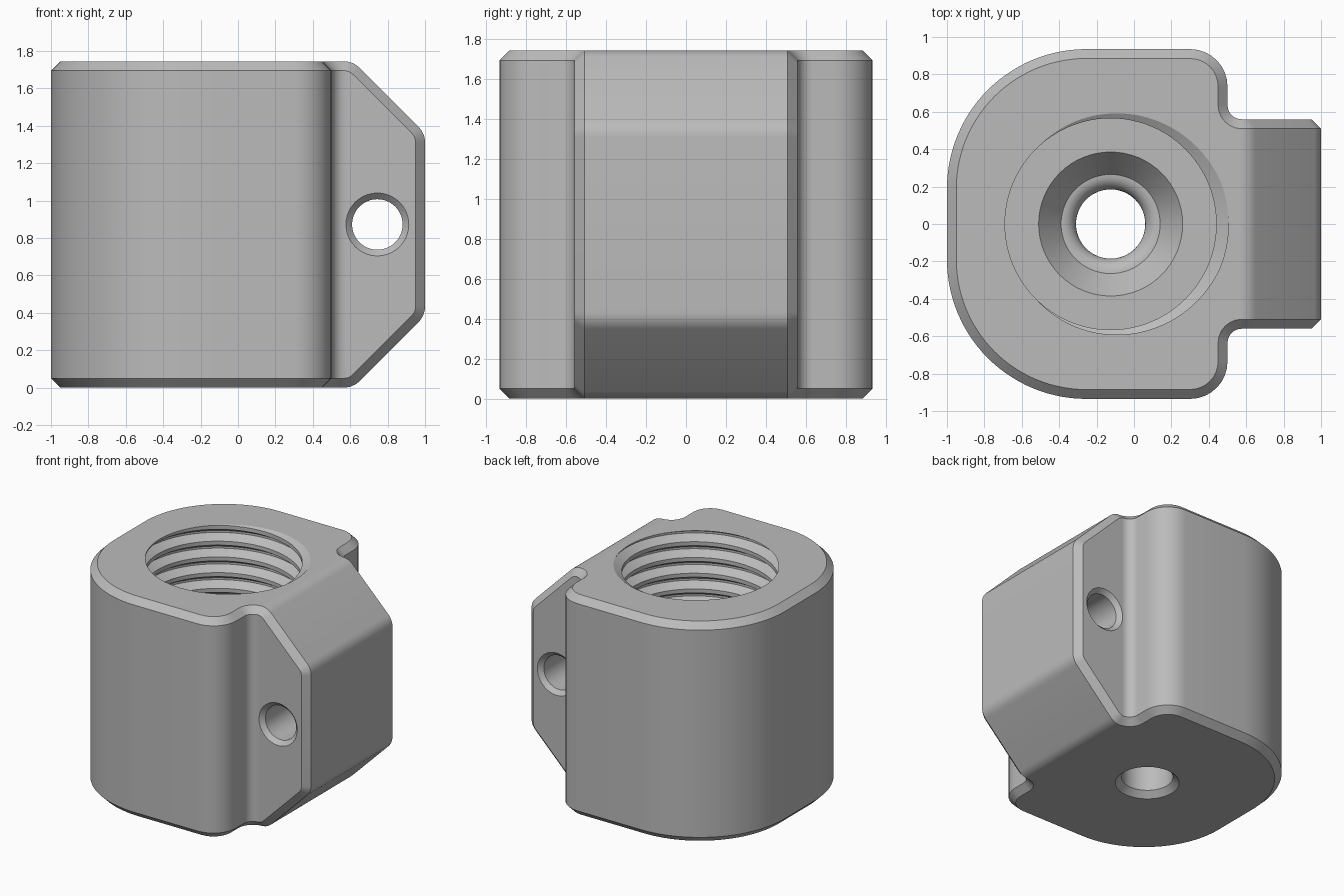
import bpy, bmesh, math
from mathutils import Vector

cube = bpy.data.objects.get("Cube")
if cube:
    bpy.data.objects.remove(cube, do_unlink=True)

HEIGHT = 1.745
BORE_X = -0.125
FLOOR = 0.6

grey = bpy.data.materials.new("light_grey")
grey.use_nodes = True
GREY = (0.5, 0.5, 0.5, 1)
grey.diffuse_color = GREY
grey.node_tree.nodes["Principled BSDF"].inputs["Base Color"].default_value = GREY


def finish(name, bm):
    bmesh.ops.recalc_face_normals(bm, faces=bm.faces[:])
    mesh = bpy.data.meshes.new(name)
    bm.to_mesh(mesh)
    bm.free()
    mesh.materials.append(grey)
    obj = bpy.data.objects.new(name, mesh)
    bpy.context.collection.objects.link(obj)
    return obj


def rounded(corners):
    """Outline with each corner (x, y, radius) filleted."""
    out = []
    for i, (x, y, r) in enumerate(corners):
        p = Vector((x, y))
        if r == 0:
            out.append(p)
            continue
        a = (Vector(corners[i - 1][:2]) - p).normalized()
        b = (Vector(corners[(i + 1) % len(corners)][:2]) - p).normalized()
        half = a.angle(b) / 2
        centre = p + (a + b).normalized() * r / math.sin(half)
        start = p + a * r / math.tan(half) - centre
        sweep = start.angle_signed(p + b * r / math.tan(half) - centre)
        steps = max(6, round(abs(sweep) * r * 24))
        for k in range(steps + 1):
            t = -sweep * k / steps
            c, s = math.cos(t), math.sin(t)
            out.append(centre + Vector((start.x * c - start.y * s,
                                        start.x * s + start.y * c)))
    return out


def prism(name, outline, to_3d, depth):
    """Extrude an outline; to_3d places its 2D points in space."""
    bm = bmesh.new()
    face = bm.faces.new([bm.verts.new(to_3d(p)) for p in outline])
    ext = bmesh.ops.extrude_face_region(bm, geom=[face])
    verts = [g for g in ext["geom"] if isinstance(g, bmesh.types.BMVert)]
    bmesh.ops.translate(bm, verts=verts, vec=depth)
    return finish(name, bm)


def lathe(name, profile, place, n=64):
    """Spin (radius, height) points into a capped solid."""
    bm = bmesh.new()
    rings = [[bm.verts.new(place(r * math.cos(2 * math.pi * j / n),
                                 r * math.sin(2 * math.pi * j / n), h))
              for j in range(n)] for r, h in profile]
    for low, high in zip(rings, rings[1:]):
        for j in range(n):
            k = (j + 1) % n
            bm.faces.new((low[j], low[k], high[k], high[j]))
    bm.faces.new(rings[0])
    bm.faces.new(rings[-1])
    return finish(name, bm)


def thread_cutter(name, minor, major, pitch, n=96):
    """Helical bore, trimmed flat at the floor and above the top face."""
    profile = [(-1 / 16, major), (1 / 16, major), (3 / 8, minor), (5 / 8, minor)]
    turns = math.ceil((HEIGHT - FLOOR) / pitch) + 5
    bm = bmesh.new()
    cols = []
    for j in range(n):
        a = 2 * math.pi * j / n
        col = []
        for m in range(turns * 4):
            f, r = profile[m % 4]
            z = HEIGHT + pitch * (m // 4 - turns + 3 + f + j / n)
            col.append(bm.verts.new((BORE_X + r * math.cos(a), r * math.sin(a), z)))
        cols.append(col)
    for j in range(n):
        shift = 4 if j == n - 1 else 0
        nxt = cols[(j + 1) % n]
        for m in range(turns * 4 - 1 - shift):
            bm.faces.new((cols[j][m], nxt[m + shift], nxt[m + 1 + shift], cols[j][m + 1]))
    for z, direction in ((FLOOR, -1), (HEIGHT + 0.08, 1)):
        cut = bmesh.ops.bisect_plane(
            bm, geom=bm.verts[:] + bm.edges[:] + bm.faces[:],
            plane_co=(0, 0, z), plane_no=(0, 0, direction), clear_outer=True)
        rim = [g for g in cut["geom_cut"] if isinstance(g, bmesh.types.BMEdge)]
        bmesh.ops.edgenet_fill(bm, edges=rim)
    return finish(name, bm)


def apply_boolean(obj, cutter, operation):
    mod = obj.modifiers.new("cut", 'BOOLEAN')
    mod.object, mod.operation, mod.solver = cutter, operation, 'EXACT'
    bpy.ops.object.modifier_apply(modifier=mod.name)
    bpy.data.objects.remove(cutter, do_unlink=True)


# Plan outline: rounded back, small shoulders and a narrower lug
half = [(-1, -0.935, 0.745), (0.5, -0.935, 0.2), (0.5, -0.56, 0.075), (1.2, -0.56, 0)]
plan = rounded(half + [(x, -y, r) for x, y, r in reversed(half)])
body = prism("clamp_body", plan, lambda p: (p.x, p.y, -0.1), (0, 0, 2))

# Side profile: sloped top and bottom on the lug
side = [(-1.2, 0, 0), (0.615, 0, 0.12), (1, 0.385, 0.12)]
side = rounded(side + [(x, HEIGHT - z, r) for x, z, r in reversed(side)])
envelope = prism("side_envelope", side, lambda p: (p.x, -1.2, p.y), (0, 2.4, 0))

bpy.ops.object.select_all(action='DESELECT')
bpy.context.view_layer.objects.active = body
body.select_set(True)
apply_boolean(body, envelope, 'INTERSECT')

# Chamfer all sharp outer edges
bevel = body.modifiers.new("chamfer", 'BEVEL')
bevel.width, bevel.segments = 0.05, 1
bevel.limit_method, bevel.angle_limit = 'ANGLE', math.radians(60)
bevel.use_clamp_overlap = False
bpy.ops.object.modifier_apply(modifier=bevel.name)

# Threaded bore
apply_boolean(body, thread_cutter("thread_cutter", 0.565, 0.63, 0.125), 'DIFFERENCE')

# Stepped outlet: bottom chamfer, straight hole, rounded lip, cone
lip = [(0.265 - 0.08 * math.cos(a), 0.37 + 0.08 * math.sin(a))
       for a in (math.pi / 2 * k / 8 for k in range(9))]
outlet = [(0.28, -0.05), (0.185, 0.045)] + lip + [(0.385, FLOOR), (0.385, FLOOR + 0.1)]
apply_boolean(body, lathe("outlet_cutter", outlet,
                          lambda x, y, h: (BORE_X + x, y, h)), 'DIFFERENCE')

# Cross hole through the lug, countersunk at both ends
cross = [(0.208, -0.6), (0.135, -0.527), (0.135, 0.527), (0.208, 0.6)]
apply_boolean(body, lathe("cross_hole_cutter", cross,
                          lambda x, y, h: (0.745 + x, h, HEIGHT / 2 + y)), 'DIFFERENCE')

bpy.ops.object.shade_smooth_by_angle(angle=math.radians(25))
